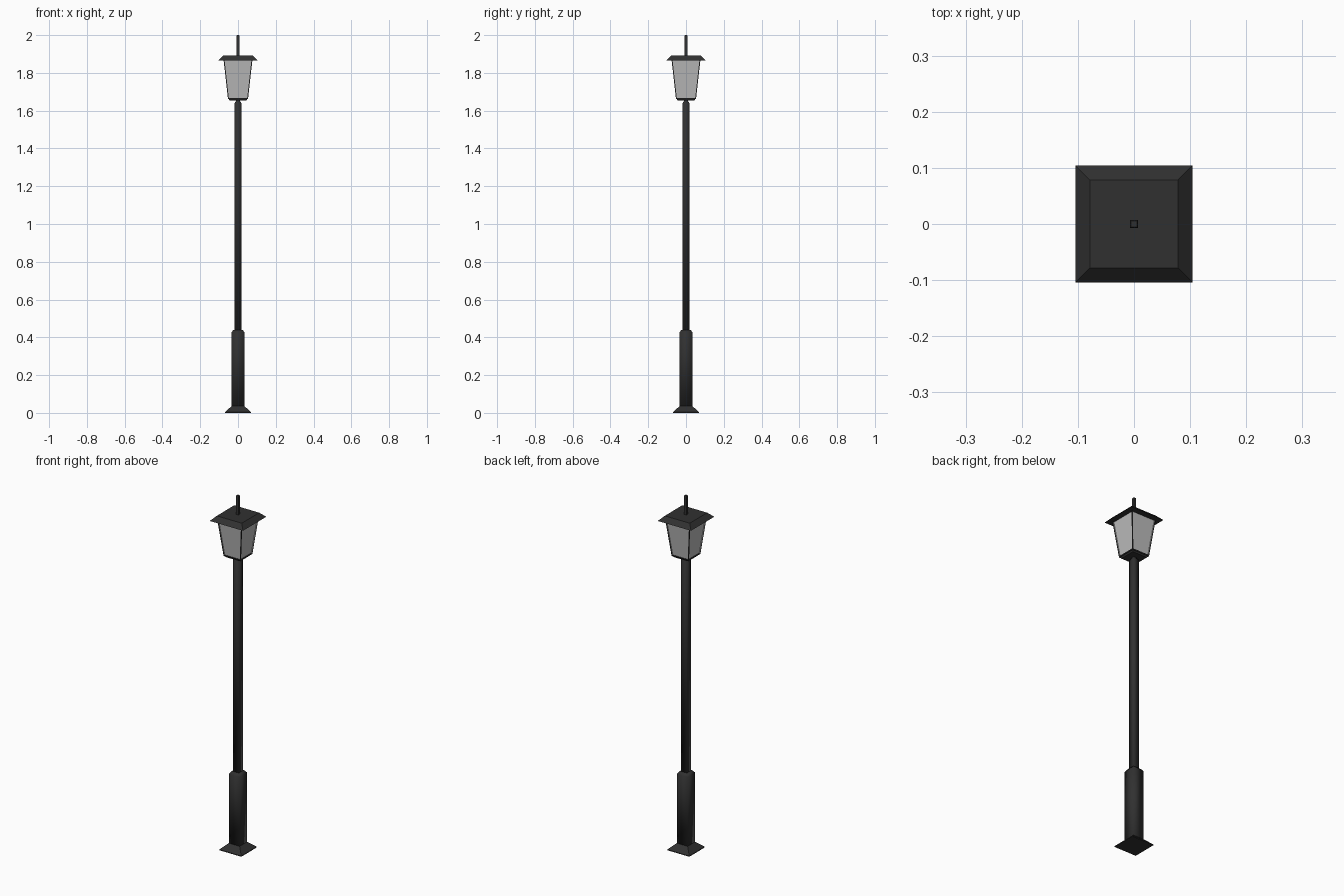
import bpy, bmesh

if "Cube" in bpy.data.objects:
    bpy.data.objects.remove(bpy.data.objects["Cube"])


def material(name, v):
    m = bpy.data.materials.new(name)
    m.diffuse_color = (v, v, v, 1)
    m.use_nodes = True
    m.node_tree.nodes["Principled BSDF"].inputs["Base Color"].default_value = m.diffuse_color
    return m


IRON = material("dark_iron", 0.03)
GLASS = material("frosted_glass", 0.5)


def square_loft(name, profile, smooth=False, panes=False):
    """Stack square rings given as (half width, height) and cap both ends."""
    bm = bmesh.new()
    rings = [[bm.verts.new((sx * h, sy * h, z))
              for sx, sy in ((-1, -1), (1, -1), (1, 1), (-1, 1))]
             for h, z in profile]
    bm.faces.new(rings[0][::-1])
    bm.faces.new(rings[-1])
    sides = [bm.faces.new((a[i], a[(i + 1) % 4], b[(i + 1) % 4], b[i]))
             for a, b in zip(rings, rings[1:]) for i in range(4)]
    if panes:
        # recessed glass pane in each side, leaving an iron frame
        bmesh.ops.inset_individual(bm, faces=sides, thickness=0.009)
        bmesh.ops.inset_individual(bm, faces=sides, thickness=0.0005, depth=-0.005)
        for f in sides:
            f.material_index = 1
    bmesh.ops.recalc_face_normals(bm, faces=bm.faces)
    me = bpy.data.meshes.new(name)
    bm.to_mesh(me)
    bm.free()
    me.materials.append(IRON)
    me.materials.append(GLASS)
    ob = bpy.data.objects.new(name, me)
    bpy.context.collection.objects.link(ob)
    if smooth:
        me.shade_smooth()
    return ob


# Flared foot and thick lower post
square_loft("foot", [(0.069, 0), (0.069, 0.004), (0.034, 0.036)])
square_loft("lower_post", [(0.034, 0.036), (0.034, 0.427), (0.025, 0.44)], smooth=True)

# Slender upper post with tapered neck
square_loft("upper_post", [(0.0175, 0.435), (0.0175, 1.64), (0.010, 1.652), (0.010, 1.66)],
            smooth=True)

# Lantern: tray, glazed body, roof and finial
square_loft("lantern_tray", [(0.045, 1.655), (0.054, 1.668)])
square_loft("lantern_body", [(0.053, 1.662), (0.076, 1.866)], panes=True)
square_loft("lantern_roof", [(0.104, 1.866), (0.078, 1.892)])
square_loft("finial", [(0.007, 1.89), (0.007, 1.997), (0.005, 2.0)])
